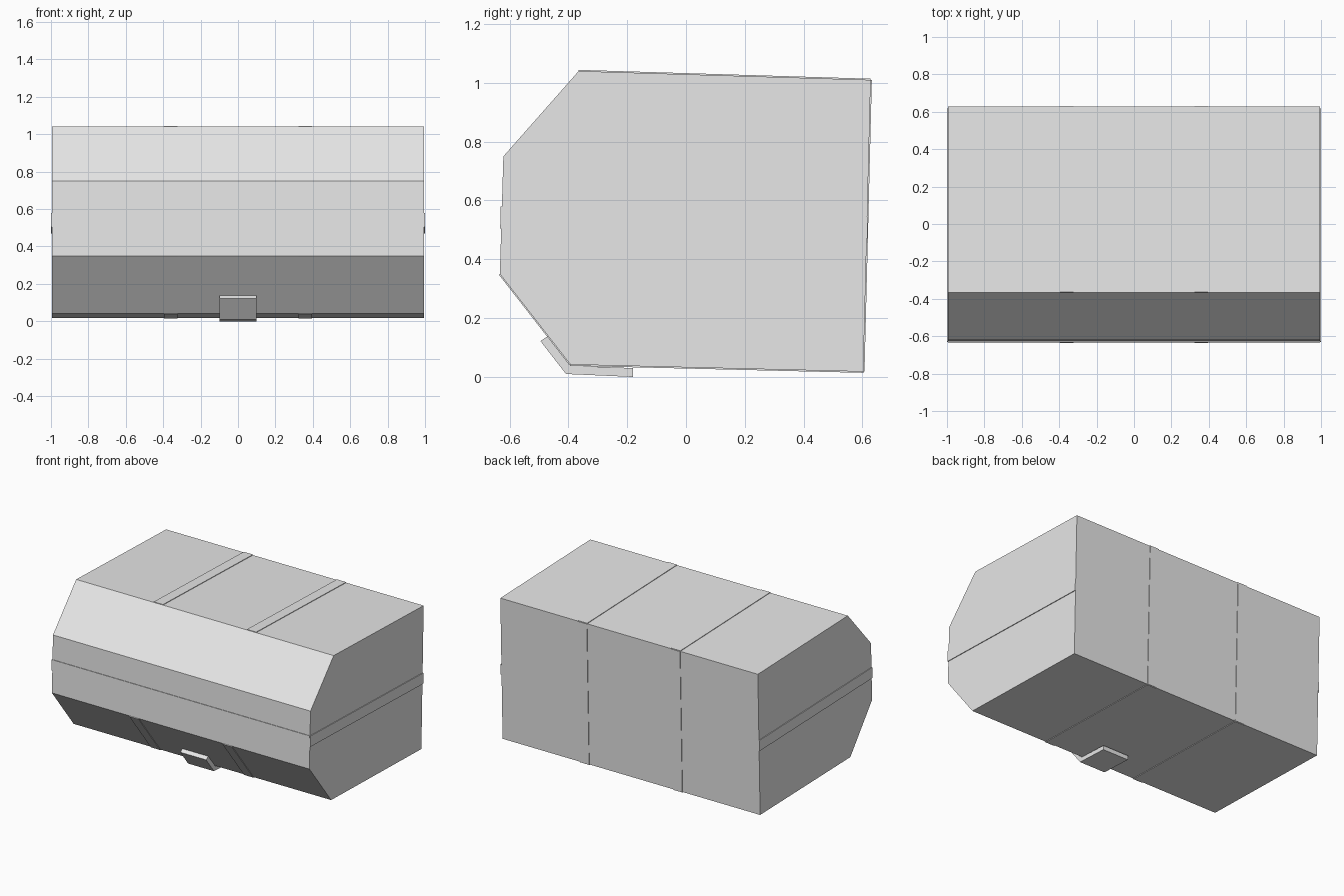
import bpy
import bmesh
from mathutils import Vector

cube = bpy.data.objects.get("Cube")
if cube:
    bpy.data.objects.remove(cube, do_unlink=True)

grey = bpy.data.materials.new("light grey")
grey.use_nodes = True
grey.diffuse_color = (0.8, 0.8, 0.8, 1)
grey.node_tree.nodes["Principled BSDF"].inputs["Base Color"].default_value = (0.8, 0.8, 0.8, 1)


def extrude_profile(name, profile, x0, x1):
    """Extrude a (y, z) outline along x into a closed, flat-shaded solid."""
    bm = bmesh.new()
    face = bm.faces.new([bm.verts.new((x0, y, z)) for y, z in profile])
    result = bmesh.ops.extrude_face_region(bm, geom=[face])
    moved = [v for v in result["geom"] if isinstance(v, bmesh.types.BMVert)]
    bmesh.ops.translate(bm, verts=moved, vec=(x1 - x0, 0, 0))
    bmesh.ops.recalc_face_normals(bm, faces=bm.faces[:])
    mesh = bpy.data.meshes.new(name)
    bm.to_mesh(mesh)
    bm.free()
    mesh.materials.append(grey)
    obj = bpy.data.objects.new(name, mesh)
    bpy.context.collection.objects.link(obj)
    return obj


# Main box, slightly tilted, with chamfered front edges
corners = {
    "bottom_front": (-0.393, 0.042),
    "bottom_back": (0.603, 0.018),
    "top_back": (0.628, 1.010),
    "top_front": (-0.365, 1.040),
    "front_upper": (-0.621, 0.750),
    "front_lower": (-0.633, 0.350),
}
END = 0.995
extrude_profile("box_body", list(corners.values()), -END, END)

# Thin straps lying on the box faces, a pair on each
centre = Vector((0.0, 0.53))
straps = [
    ("top_strap", "top_back", "top_front"),
    ("back_strap", "bottom_back", "top_back"),
    ("bottom_strap", "bottom_front", "bottom_back"),
    ("lower_front_strap", "front_lower", "bottom_front"),
]
for name, start, end in straps:
    a, b = Vector(corners[start]), Vector(corners[end])
    along = (b - a).normalized()
    out = Vector((along.y, -along.x))
    if out.dot((a + b) / 2 - centre) < 0:
        out = -out
    outline = [a, b, b + out * 0.004, a + out * 0.004]
    for side, x in (("right", -0.36), ("left", 0.36)):
        extrude_profile(f"{name}_{side}", outline, x - 0.036, x + 0.036)

# Horizontal bands across both ends and the front face
end_band = [(-0.63, 0.505), (0.617, 0.47), (0.618, 0.545), (-0.629, 0.58)]
for side, s in (("right", -1), ("left", 1)):
    extrude_profile(f"end_band_{side}", end_band, s * END, s * 1.0)
front_band = [(-0.628, 0.505), (-0.632, 0.505), (-0.630, 0.58), (-0.626, 0.58)]
extrude_profile("front_band", front_band, -END, END)

# Bent latch plate under the lower front edge
latch = [(-0.18, 0.0), (-0.408, 0.010), (-0.495, 0.122),
         (-0.471, 0.138), (-0.392, 0.038), (-0.18, 0.030)]
extrude_profile("latch_plate", latch, -0.1, 0.1)
